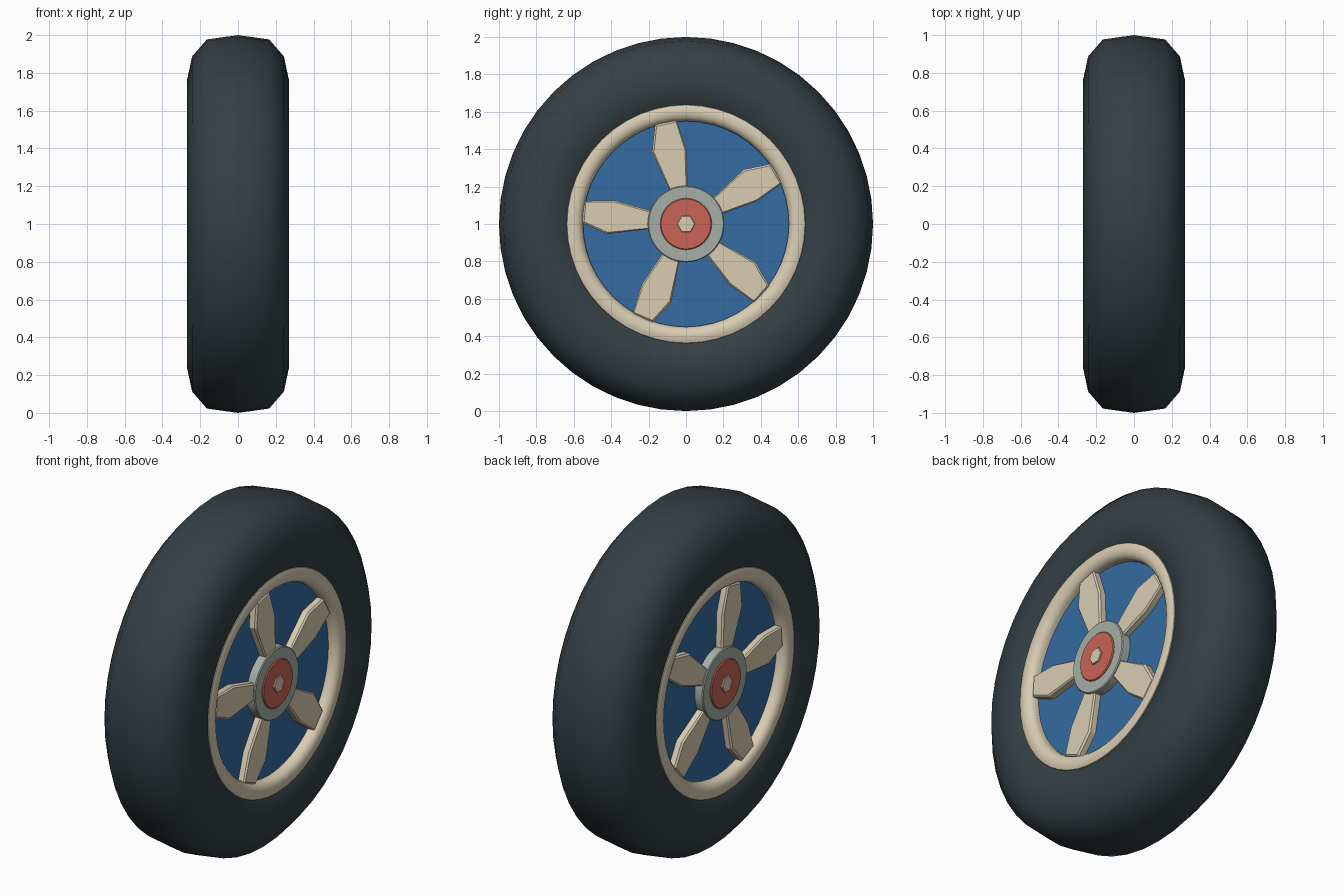
import bpy, bmesh
from math import sin, cos, tau, radians

if "Cube" in bpy.data.objects:
    bpy.data.objects.remove(bpy.data.objects["Cube"])

C = 1.0  # axle height


def material(name, rgb):
    m = bpy.data.materials.new(name)
    m.diffuse_color = (*rgb, 1)
    m.use_nodes = True
    m.node_tree.nodes["Principled BSDF"].inputs["Base Color"].default_value = m.diffuse_color
    return m


RUBBER = material("rubber", (0.034, 0.051, 0.06))
BLUE = material("blue", (0.035, 0.15, 0.36))
CREAM = material("cream", (0.70, 0.61, 0.45))
STEEL = material("steel", (0.38, 0.43, 0.39))
RED = material("red", (0.58, 0.13, 0.09))


def finish(name, bm, mat, angle=35):
    bmesh.ops.remove_doubles(bm, verts=bm.verts, dist=1e-5)
    bmesh.ops.recalc_face_normals(bm, faces=bm.faces)
    me = bpy.data.meshes.new(name)
    bm.to_mesh(me)
    bm.free()
    me.materials.append(mat)
    ob = bpy.data.objects.new(name, me)
    bpy.context.collection.objects.link(ob)
    bpy.ops.object.select_all(action='DESELECT')
    ob.select_set(True)
    bpy.context.view_layer.objects.active = ob
    bpy.ops.object.shade_smooth_by_angle(angle=radians(angle))
    return ob


def lathe(name, profile, mat, n=48, closed=False, angle=35):
    """Spin (x, radius) points around the axle."""
    bm = bmesh.new()
    rings = [[bm.verts.new((x, r * cos(tau * i / n), C + r * sin(tau * i / n)))
              for i in range(n)] for x, r in profile]
    pairs = list(zip(rings, rings[1:]))
    if closed:
        pairs.append((rings[-1], rings[0]))
    for a, b in pairs:
        for i in range(n):
            j = (i + 1) % n
            bm.faces.new((a[i], a[j], b[j], b[i]))
    if not closed:
        bm.faces.new(rings[0])
        bm.faces.new(rings[-1])
    return finish(name, bm, mat, angle)


def disc(name, s, x0, x1, r, mat, n=48, bevel=0.005):
    return lathe(name, [(s * x0, r), (s * (x1 - bevel), r), (s * x1, r - bevel)], mat, n)


def spoke(name, s, turn):
    outline = [(-0.082, 0.17), (0.01, 0.17), (0.002, 0.40),
               (-0.05, 0.555), (-0.166, 0.53), (-0.182, 0.385)]
    ca, sa = cos(turn), sin(turn)
    cy = sum(p[0] for p in outline) / 6
    cz = sum(p[1] for p in outline) / 6
    bm = bmesh.new()
    rings = []
    for x, k in ((0.19, 1.0), (0.233, 1.0), (0.242, 0.95)):
        ring = []
        for y, z in outline:
            y, z = cy + (y - cy) * (2 * k - 1 if k < 1 else 1), cz + (z - cz) * k
            ring.append(bm.verts.new((s * x, y * ca - z * sa, C + y * sa + z * ca)))
        rings.append(ring)
    for a, b in zip(rings, rings[1:]):
        for i in range(6):
            j = (i + 1) % 6
            bm.faces.new((a[i], a[j], b[j], b[i]))
    bm.faces.new(rings[0])
    bm.faces.new(rings[-1])
    return finish(name, bm, CREAM, 20)


# Tyre: rounded cross-section
half = [(0.0, 1.0), (0.165, 0.977), (0.243, 0.887), (0.269, 0.765), (0.25, 0.63), (0.19, 0.58)]
lathe("tyre", half + [(-x, r) for x, r in half[:0:-1]], RUBBER, closed=True, angle=60)

# Blue wheel body
lathe("wheel_disc", [(-0.20, 0.575), (0.20, 0.575)], BLUE)

# Rim, spokes and hub on both sides
rim = [(0.19, 0.55), (0.222, 0.55), (0.243, 0.557), (0.257, 0.573), (0.263, 0.594),
       (0.262, 0.617), (0.255, 0.636), (0.235, 0.645), (0.19, 0.63)]
for side, s in (("right", 1), ("left", -1)):
    lathe(f"rim_{side}", [(s * x, r) for x, r in rim], CREAM, closed=True, angle=45)
    for k in range(5):
        spoke(f"spoke_{side}_{k + 1}", s, tau * k / 5)
    disc(f"hub_{side}", s, 0.19, 0.252, 0.205, STEEL)
    disc(f"hub_cap_{side}", s, 0.24, 0.260, 0.138, RED)
    disc(f"hub_bolt_{side}", s, 0.25, 0.269, 0.048, CREAM, 6, 0.003)
